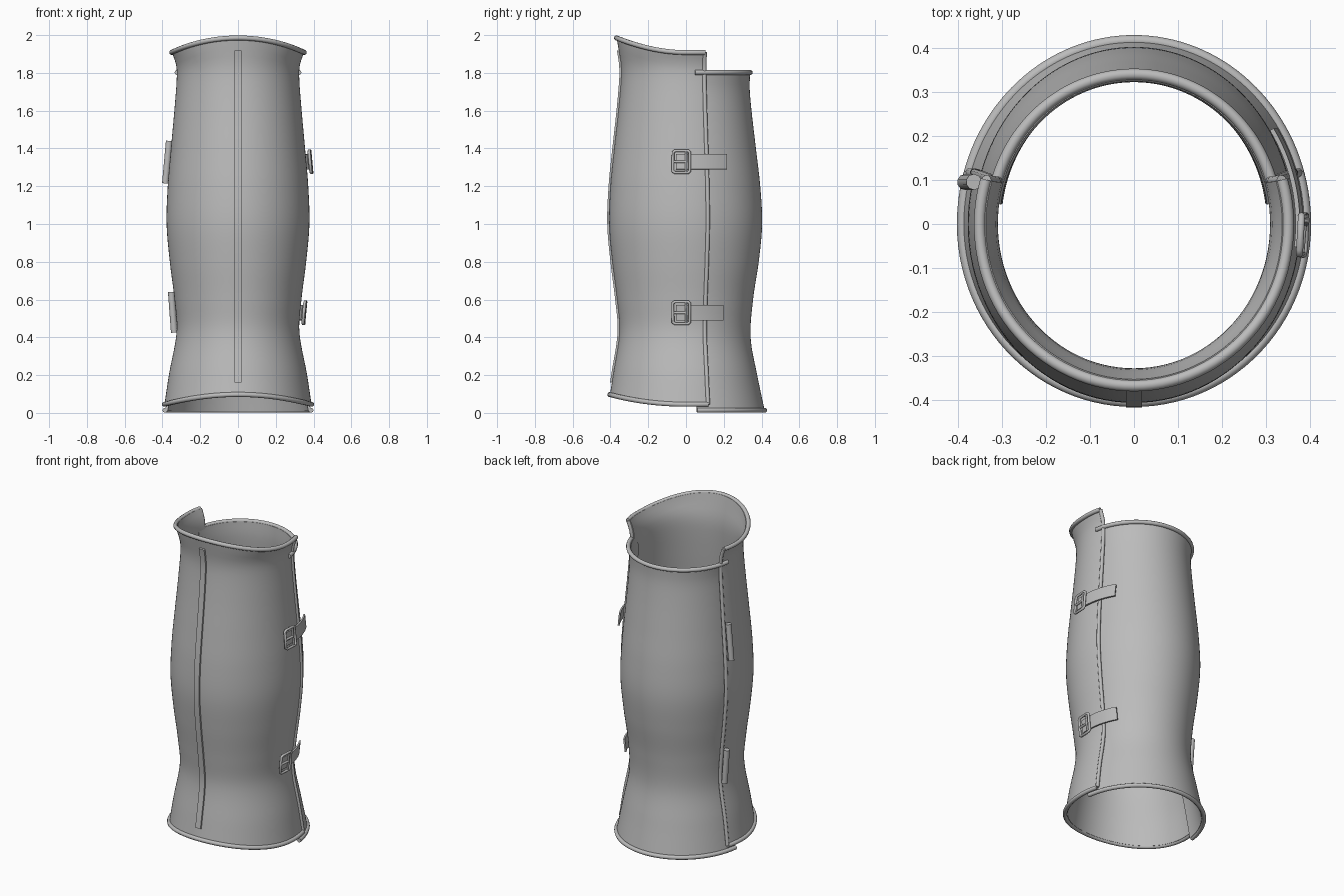
import bpy
import math
from math import sin, cos, pi, radians

if "Cube" in bpy.data.objects:
    bpy.data.objects.remove(bpy.data.objects["Cube"])

steel = bpy.data.materials.new("grey steel")
steel.use_nodes = True
COLOUR = (0.5, 0.5, 0.5, 1)
steel.diffuse_color = COLOUR
steel.node_tree.nodes["Principled BSDF"].inputs["Base Color"].default_value = COLOUR

# Profiles: height, half width, half depth
FRONT = [(0.04, .39, .412), (0.2, .366, .386), (0.43, .325, .352), (0.6, .336, .365),
         (0.8, .361, .39), (1.0, .378, .407), (1.2, .372, .4), (1.4, .355, .38),
         (1.6, .337, .358), (1.78, .324, .343), (1.85, .329, .345), (1.92, .354, .356),
         (2.0, .366, .37)]
BACK = [(0.01, .39, .417), (0.2, .355, .377), (0.4, .318, .342), (0.6, .324, .355),
        (0.8, .347, .385), (1.0, .364, .403), (1.2, .357, .393), (1.4, .341, .37),
        (1.6, .325, .347), (1.72, .319, .337), (1.81, .326, .34)]


def radii(profile, z):
    """Smoothly interpolate the half width and half depth at a height."""
    last = len(profile) - 1
    z = min(max(z, profile[0][0]), profile[last][0])
    k = 0
    while k < last - 1 and profile[k + 1][0] < z:
        k += 1
    a, b = profile[k], profile[k + 1]
    before, after = profile[max(k - 1, 0)], profile[min(k + 2, last)]
    h = b[0] - a[0]
    s = (z - a[0]) / h
    result = []
    for c in (1, 2):
        ma = (b[c] - before[c]) / (b[0] - before[0]) * h
        mb = (after[c] - a[c]) / (after[0] - a[0]) * h
        result.append((2*s**3 - 3*s*s + 1) * a[c] + (s**3 - 2*s*s + s) * ma
                      + (3*s*s - 2*s**3) * b[c] + (s**3 - s*s) * mb)
    return result


def on_shell(profile, t, z, lift=0.0):
    """Point on a shell; angle t is 0 at the front and grows towards +x."""
    rx, ry = radii(profile, z)
    return ((rx + lift) * sin(t), -(ry + lift) * cos(t), z)


def angle_at(y, z):
    """Angle on the left side where the front shell reaches depth y."""
    return pi / 2 + math.asin(y / radii(FRONT, z)[1])


def finish(obj):
    obj.data.materials.append(steel)
    bpy.ops.object.select_all(action='DESELECT')
    obj.select_set(True)
    bpy.context.view_layer.objects.active = obj
    return obj


def sheet(name, point, columns, rows, thickness, direction=-1):
    """Curved plate from a function of two 0..1 parameters."""
    verts = [point(i / columns, j / rows) for j in range(rows + 1) for i in range(columns + 1)]
    w = columns + 1
    faces = [(j*w + i, j*w + i + 1, (j + 1)*w + i + 1, (j + 1)*w + i)
             for j in range(rows) for i in range(columns)]
    mesh = bpy.data.meshes.new(name)
    mesh.from_pydata(verts, [], faces)
    obj = bpy.data.objects.new(name, mesh)
    bpy.context.collection.objects.link(obj)
    finish(obj)
    solid = obj.modifiers.new("thickness", 'SOLIDIFY')
    solid.thickness = thickness
    solid.offset = direction
    bpy.ops.object.modifier_apply(modifier=solid.name)
    bpy.ops.object.shade_smooth_by_angle(angle=radians(40))
    return obj


def rod(name, points, radius, closed=False):
    """Round bead that follows a path."""
    curve = bpy.data.curves.new(name, 'CURVE')
    curve.dimensions = '3D'
    curve.bevel_depth = radius
    curve.bevel_resolution = 3
    curve.use_fill_caps = True
    spline = curve.splines.new('POLY')
    spline.points.add(len(points) - 1)
    for p, co in zip(spline.points, points):
        p.co = (*co, 1)
    spline.use_cyclic_u = closed
    obj = bpy.data.objects.new(name, curve)
    bpy.context.collection.objects.link(obj)
    return finish(obj)


def front_top(t):
    return 1.908 + 0.077 * max(0, cos(t)) ** 2


def front_bottom(t):
    return 0.045 + 0.052 * max(0, cos(t)) ** 2


def back_top(t):
    return 1.802


def back_bottom(t):
    return 0.014


# Two shells with rolled rims
for side, profile, start, end, bottom, top in (
        ("front", FRONT, -106.5, 106.5, front_bottom, front_top),
        ("back", BACK, 98, 262, back_bottom, back_top)):
    start, end = radians(start), radians(end)

    def surface(u, v):
        t = start + u * (end - start)
        return on_shell(profile, t, bottom(t) + v * (top(t) - bottom(t)))

    sheet(side + "_shell", surface, 64, 60, 0.014)
    sweep = [start + (end - start) * i / 64 for i in range(65)]
    rod(side + "_top_rim", [on_shell(profile, t, top(t), 0.001) for t in sweep], 0.013)
    rod(side + "_bottom_rim", [on_shell(profile, t, bottom(t), 0.001) for t in sweep], 0.013)

# Beads along the side edges of the front shell
for name, t in (("left_edge_bead", radians(106.5)), ("right_edge_bead", radians(-106.5))):
    low, high = front_bottom(t), front_top(t)
    rod(name, [on_shell(FRONT, t, low + (high - low) * i / 60) for i in range(61)], 0.011)


# Raised rib down the middle of the front
def rib(u, v):
    z = 0.16 + 1.76 * v
    x, y, z = on_shell(FRONT, 0, z)
    return (0.036 * (u - 0.5), y + 0.004, z)


sheet("front_rib", rib, 1, 60, 0.014, 1)

# Straps and buckles on the left side
for label, mid, strap_end in (("upper", 1.33, 0.207), ("lower", 0.53, 0.188)):
    def strap(u, v):
        z = mid + 0.08 * (v - 0.5)
        return on_shell(FRONT, angle_at(-0.05 + u * (strap_end + 0.05), z), z, 0.02)

    def buckle_point(y, dz):
        return on_shell(FRONT, angle_at(y, mid), mid + dz, 0.025)

    sheet(label + "_strap", strap, 16, 4, 0.01)
    rod(label + "_buckle_frame",
        [buckle_point(y, dz) for y, dz in
         ((-0.065, -0.05), (-0.055, -0.058), (0.01, -0.058), (0.018, -0.05),
          (0.018, 0.05), (0.01, 0.058), (-0.055, 0.058), (-0.065, 0.05))], 0.008, True)
    rod(label + "_buckle_bar", [buckle_point(0.0, -0.055), buckle_point(0.0, 0.055)], 0.006)
    rod(label + "_buckle_tongue", [buckle_point(0.0, 0), buckle_point(-0.068, 0)], 0.007)

# Hinge barrels on the right side
for label, low, high in (("upper", 1.215, 1.44), ("lower", 0.425, 0.64)):
    ends = []
    for z in (low, high):
        x, y, _ = on_shell(FRONT, angle_at(0.09, z), z, 0.024)
        ends.append((-x, y, z))
    rod(label + "_hinge", ends, 0.018)
